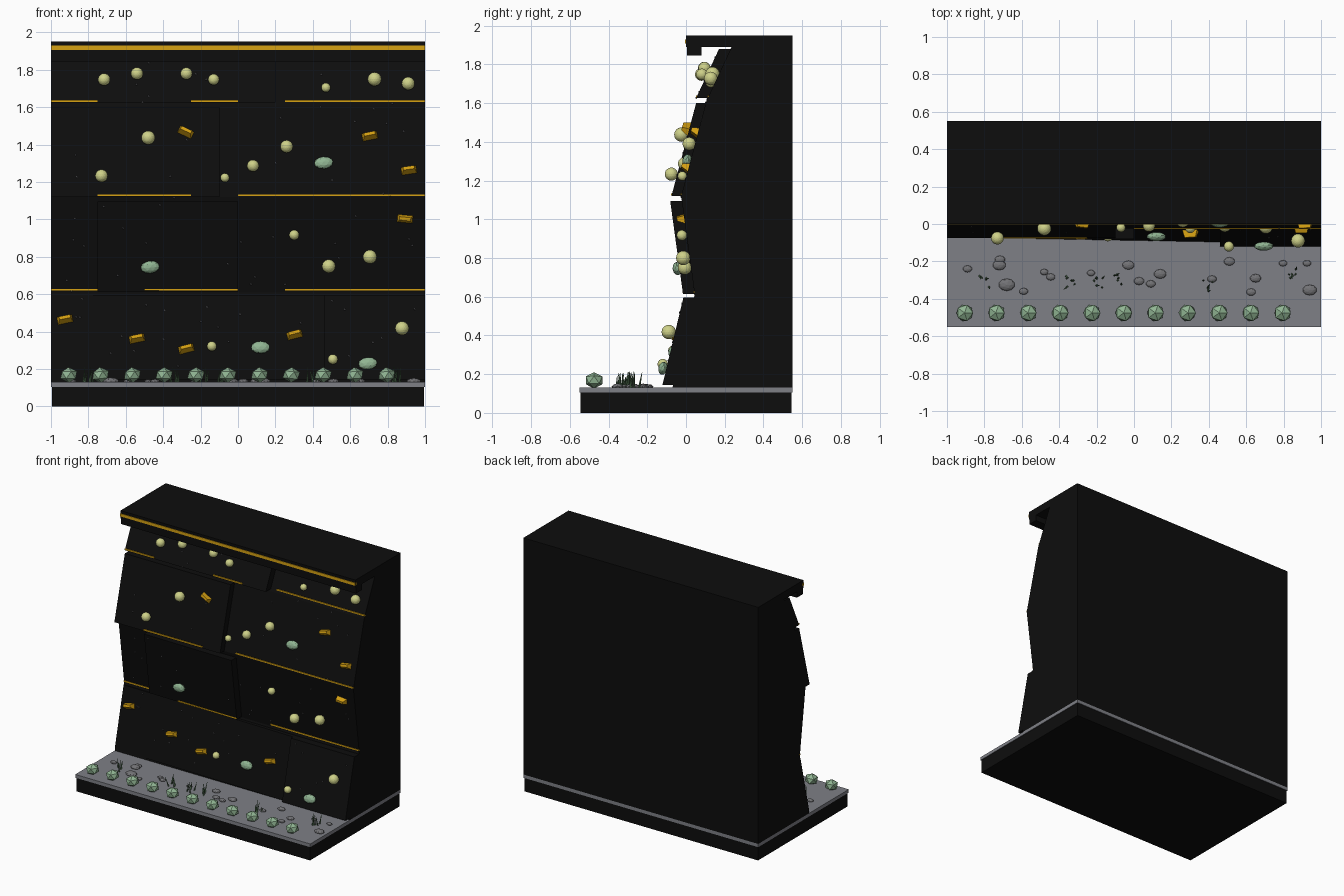
import bpy, bmesh, math, random
from mathutils import Matrix, Vector

cube = bpy.data.objects.get("Cube")
if cube:
    bpy.data.objects.remove(cube, do_unlink=True)
rng = random.Random(4)


def material(name, r, g, b):
    m = bpy.data.materials.new(name)
    m.use_nodes = True
    m.diffuse_color = (r, g, b, 1)
    node = next(n for n in m.node_tree.nodes if n.type == 'BSDF_PRINCIPLED')
    node.inputs["Base Color"].default_value = (r, g, b, 1)
    return m


BLACK = material("wall black", .004, .004, .004)
GREY = material("floor grey", .21, .215, .24)
ROCK = material("rock grey", .17, .17, .18)
BOLT = material("bolt grey", .06, .06, .065)
GOLD = material("gold", .68, .36, .006)
YELLOW = material("pale yellow", .62, .64, .25)
GREEN = material("sage green", .28, .46, .29)
GRASS = material("grass green", .08, .16, .08)


def finish(name, bm, mat):
    bmesh.ops.recalc_face_normals(bm, faces=bm.faces)
    mesh = bpy.data.meshes.new(name)
    bm.to_mesh(mesh)
    bm.free()
    mesh.materials.append(mat)
    obj = bpy.data.objects.new(name, mesh)
    bpy.context.collection.objects.link(obj)
    return obj


def box(name, x, y, z, mat):
    bm = bmesh.new()
    size = Matrix.Diagonal((x[1] - x[0], y[1] - y[0], z[1] - z[0], 1))
    centre = Vector((sum(x) / 2, sum(y) / 2, sum(z) / 2))
    bmesh.ops.create_cube(bm, size=1, matrix=Matrix.Translation(centre) @ size)
    return finish(name, bm, mat)


def ball(name, loc, scale, mat, detail, turn=0, tilt=0):
    bm = bmesh.new()
    m = (Matrix.Translation(loc) @ Matrix.Rotation(tilt, 4, 'X')
         @ Matrix.Rotation(turn, 4, 'Y') @ Matrix.Diagonal((*scale, 1)))
    bmesh.ops.create_icosphere(bm, subdivisions=detail, radius=1, matrix=m)
    return finish(name, bm, mat)


# Wall profile as (y, z), and helpers that find its surface
PROFILE = [(-.07, .13), (.045, .61), (-.025, 1.12), (.105, 1.61), (.24, 1.9)]


def body_y(z):
    for (y0, z0), (y1, z1) in zip(PROFILE, PROFILE[1:]):
        if z <= z1:
            return y0 + (y1 - y0) * (z - z0) / (z1 - z0)
    return PROFILE[-1][0]


# Raised panels: x range, z range, thickness at left and right edge
PANELS = [(-1, .46, .145, .595, .004, .03), (.46, 1, .145, .595, .055, .055),
          (-.75, 0, .615, 1.095, .05, .06), (-1, -.1, 1.12, 1.6, .05, .05),
          (-1, .2, 1.625, 1.88, .06, .06)]


def surface(x, z):
    y = body_y(z)
    for x0, x1, z0, z1, a, b in PANELS:
        if x0 <= x <= x1 and z0 <= z <= z1:
            return y - a - (b - a) * (x - x0) / (x1 - x0)
    return y


def slope(z):
    return math.atan2(body_y(z - .02) - body_y(z + .02), .04)


# Plinth, floor, cap and lip
box("plinth", (-.995, .995), (-.545, .545), (0, .105), BLACK)
box("floor_slab", (-1, 1), (-.55, .55), (.105, .13), GREY)
box("top_cap", (-1, 1), (0, .55), (1.89, 1.95), BLACK)
box("cap_lip", (-1, 1), (.005, .08), (1.845, 1.9), BLACK)
box("cap_strip", (-1, 1), (-.004, .01), (1.907, 1.929), GOLD)

# Solid wall body, the profile extruded sideways
bm = bmesh.new()
outline = PROFILE + [(.55, 1.9), (.55, .13)]
face = bm.faces.new([bm.verts.new((-1, y, z)) for y, z in outline])
ext = bmesh.ops.extrude_face_region(bm, geom=[face])
bmesh.ops.translate(bm, vec=(2, 0, 0),
                    verts=[v for v in ext["geom"] if isinstance(v, bmesh.types.BMVert)])
finish("wall_body", bm, BLACK)

# Raised wall panels following the body slope
for x0, x1, z0, z1, a, b in PANELS:
    bm = bmesh.new()
    bmesh.ops.create_cube(bm, size=1)
    for v in bm.verts:
        x, z = (x0 if v.co.x < 0 else x1), (z0 if v.co.z < 0 else z1)
        depth = (a if v.co.x < 0 else b) if v.co.y < 0 else -.01
        v.co = (x, body_y(z) - depth, z)
    finish("wall_panel", bm, BLACK)

# Thin gold seam strips
for z, spans in ((.624, ((-1, -.75), (-.5, 0), (.25, 1))),
                 (1.129, ((-.75, -.25), (0, 1))),
                 (1.633, ((-1, -.75), (-.25, 0), (.25, 1)))):
    for x0, x1 in spans:
        y = surface((x0 + x1) / 2, z)
        box("seam_strip", (x0, x1), (y - .005, y + .005), (z - .005, z + .005), GOLD)

# Round holds: x, z, radius
for x, z, r in ((-.716, 1.748, .033), (-.54, 1.78, .033), (-.276, 1.78, .032),
                (-.13, 1.748, .03), (.47, 1.705, .025), (.73, 1.75, .037),
                (.91, 1.727, .035), (-.48, 1.437, .037), (-.73, 1.233, .034),
                (-.07, 1.223, .024), (.08, 1.287, .032), (.26, 1.39, .034),
                (.3, .917, .027), (.485, .75, .036), (.705, .8, .037),
                (.877, .418, .037), (-.14, .322, .026), (.507, .252, .027)):
    ball("round_hold", (x, surface(x, z) - r * .9, z), (r, r, r), YELLOW, 3)

# Oval holds: x, z, turn
for x, z, turn in ((-.47, .745, -.1), (.458, 1.303, -.1), (.12, .316, 0), (.694, .23, -.1)):
    ball("oval_hold", (x, surface(x, z) - .018, z), (.052, .024, .034),
         GREEN, 2, turn, slope(z))

# Wedge holds: x, z, turn
for x, z, turn in ((-.28, 1.469, .45), (.705, 1.448, -.2), (.914, 1.265, -.15),
                   (.893, 1, .1), (-.925, .467, -.2), (-.54, .365, -.2),
                   (-.276, .31, -.25), (.303, .386, -.25)):
    bm = bmesh.new()
    bmesh.ops.create_cube(bm, size=1)
    for v in bm.verts:
        front = v.co.y < 0
        v.co.x *= .06 if front else .085
        v.co.z = v.co.z * (.018 if front else .045) + (.006 if front else 0)
        v.co.y *= .045
    bm.transform(Matrix.Translation((x, surface(x, z) - .016, z))
                 @ Matrix.Rotation(slope(z), 4, 'X') @ Matrix.Rotation(turn, 4, 'Y'))
    finish("wedge_hold", bm, GOLD)

# Small bolts scattered over the wall
for i in range(70):
    x, z = rng.uniform(-.95, .95), rng.uniform(.2, 1.84)
    ball("bolt", (x, surface(x, z), z), (.006, .004, .006), BOLT, 1)

# Flat rocks on the floor: x, y, radius
for x, y, r in ((-.89, -.24, .025), (-.717, -.19, .028), (-.72, -.22, .036),
                (-.68, -.325, .044), (-.59, -.36, .024), (-.48, -.257, .022),
                (-.445, -.283, .025), (-.23, -.262, .022), (-.03, -.22, .032),
                (.027, -.305, .028), (.09, -.32, .026), (.14, -.267, .034),
                (.51, -.2, .03), (.417, -.294, .025), (.626, -.364, .026),
                (.65, -.29, .03), (.797, -.21, .022), (.925, -.21, .022),
                (.94, -.353, .038)):
    ball("floor_rock", (x, y, .135), (r, r * .75, r * .45), ROCK, 2)

# Grass tufts made of thin cones
for x, y in ((-.8, -.31), (-.34, -.3), (-.19, -.31), (-.09, -.3), (.39, -.33), (.85, -.275)):
    bm = bmesh.new()
    for i in range(6):
        h = rng.uniform(.05, .085)
        m = (Matrix.Translation((x + rng.uniform(-.03, .03), y + rng.uniform(-.035, .035), .13))
             @ Matrix.Rotation(rng.uniform(-.25, .25), 4, 'X')
             @ Matrix.Rotation(rng.uniform(-.25, .25), 4, 'Y')
             @ Matrix.Translation((0, 0, h / 2)))
        bmesh.ops.create_cone(bm, cap_ends=True, segments=4, radius1=.006,
                              radius2=.001, depth=h, matrix=m)
    finish("grass_tuft", bm, GRASS)

# Row of faceted shrubs along the front edge
for i in range(11):
    ball("shrub", (-.905 + .17 * i, -.475, .168), (.05, .05, .042), GREEN, 1,
         rng.uniform(-.1, .1))
